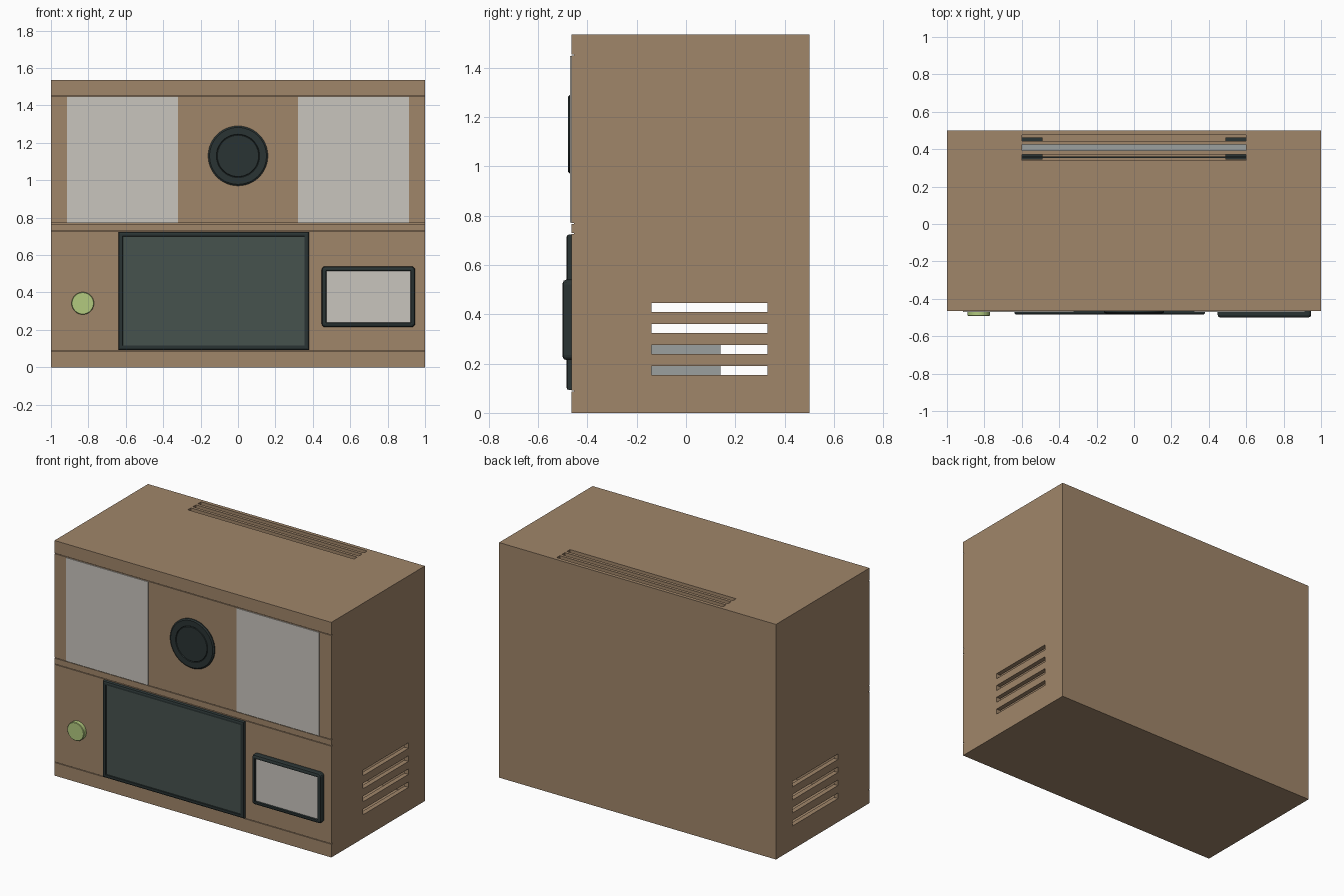
import bpy, bmesh, math
from mathutils import Matrix, Vector

if "Cube" in bpy.data.objects:
    bpy.data.objects.remove(bpy.data.objects["Cube"])


def material(name, rgb):
    m = bpy.data.materials.new(name)
    m.diffuse_color = (*rgb, 1)
    m.use_nodes = True
    m.node_tree.nodes["Principled BSDF"].inputs["Base Color"].default_value = m.diffuse_color
    return m


TAN = material("tan_case", (0.352, 0.238, 0.144))
CLOTH = material("pale_grey", (0.584, 0.558, 0.515))
DARK = material("dark_slate", (0.023, 0.034, 0.034))
GLASS = material("screen_green_grey", (0.061, 0.084, 0.076))
LIME = material("lime_button", (0.445, 0.591, 0.212))
METAL = material("metal_grey", (0.328, 0.352, 0.342))


def finish(bm, name, *mats):
    me = bpy.data.meshes.new(name)
    bm.to_mesh(me)
    bm.free()
    ob = bpy.data.objects.new(name, me)
    bpy.context.scene.collection.objects.link(ob)
    for m in mats:
        me.materials.append(m)
    return ob


def cube_bm(x, y, z):
    """Box from (min, max) pairs."""
    bm = bmesh.new()
    bmesh.ops.create_cube(bm, size=1)
    bm.transform(Matrix.LocRotScale(
        Vector([(a + b) / 2 for a, b in (x, y, z)]), None,
        Vector([b - a for a, b in (x, y, z)])))
    return bm


def box(name, x, y, z, mat):
    return finish(cube_bm(x, y, z), name, mat)


def framed_panel(name, x, y, z, frame, bevel, corner, depth, inner):
    """Rounded box whose front face is inset to make a recessed window."""
    bm = cube_bm(x, y, z)
    if corner:
        up = [e for e in bm.edges
              if abs((e.verts[0].co - e.verts[1].co).normalized().y) > 0.9]
        bmesh.ops.bevel(bm, geom=up, offset=corner, segments=3,
                        profile=0.5, affect='EDGES')
    bm.normal_update()
    front = min(bm.faces, key=lambda f: f.calc_center_median().y)
    bmesh.ops.bevel(bm, geom=list(front.edges), offset=bevel, segments=2,
                    profile=0.5, affect='EDGES')
    bm.normal_update()
    front = max((f for f in bm.faces if f.normal.y < -0.99),
                key=lambda f: f.calc_area())
    bmesh.ops.inset_region(bm, faces=[front], thickness=frame)
    bmesh.ops.inset_region(bm, faces=[front], thickness=0.002)
    for v in front.verts:
        v.co.y += depth
    front.material_index = 1
    return finish(bm, name, DARK, inner)


def disc(name, cx, cz, profile, mat, n=48):
    """Turned part facing the front, from (radius, y) profile rings."""
    bm = bmesh.new()
    rings = [[bm.verts.new((cx + r * math.cos(2 * math.pi * i / n), y,
                            cz + r * math.sin(2 * math.pi * i / n)))
              for i in range(n)] for r, y in profile]
    for a, b in zip(rings, rings[1:]):
        for i in range(n):
            j = (i + 1) % n
            bm.faces.new((a[i], a[j], b[j], b[i]))
    bm.faces.new(rings[0])
    bm.faces.new(rings[-1])
    bmesh.ops.recalc_face_normals(bm, faces=bm.faces)
    ob = finish(bm, name, mat)
    bpy.ops.object.select_all(action='DESELECT')
    ob.select_set(True)
    bpy.context.view_layer.objects.active = ob
    bpy.ops.object.shade_smooth_by_angle(angle=math.radians(30))
    return ob


# Hollow case with side vents, top vents and front seam grooves
FRONT = -0.465
case = box("case", (-1, 1), (FRONT, 0.5), (0, 1.535), TAN)
cuts = [((-0.97, 0.97), (-0.435, 0.485), (0.03, 1.505))]
for zc in (0.172, 0.257, 0.342, 0.427):
    cuts.append(((-1.1, 1.1), (-0.14, 0.33), (zc - 0.018, zc + 0.018)))
for yc in (0.356, 0.408, 0.46):
    cuts.append(((-0.6, 0.6), (yc - 0.016, yc + 0.016), (1.45, 1.6)))
for zc in (0.088, 0.728, 0.769, 1.451):
    cuts.append(((-1.1, 1.1), (-0.6, FRONT + 0.01), (zc - 0.002, zc + 0.002)))
cutters = []
for c in cuts:
    cutter = box("case_cutter", *c, TAN)
    cutter.hide_render = True
    mod = case.modifiers.new("cut", 'BOOLEAN')
    mod.operation, mod.solver, mod.object = 'DIFFERENCE', 'EXACT', cutter
    cutters.append(cutter)
bpy.context.view_layer.update()
deps = bpy.context.evaluated_depsgraph_get()
cut_mesh = bpy.data.meshes.new_from_object(case.evaluated_get(deps))
case.modifiers.clear()
case.data = cut_mesh
for cutter in cutters:
    bpy.data.objects.remove(cutter)

# Speaker cloth panels beside the centre dial
for side, name in ((-1, "left_cloth"), (1, "right_cloth")):
    box(name, tuple(sorted((side * 0.32, side * 0.915))),
        (FRONT - 0.005, FRONT + 0.005), (0.772, 1.448), CLOTH)

# Centre dial with a shallow ring groove
disc("dial", 0, 1.13, [(0.16, FRONT + 0.005), (0.16, -0.472), (0.152, -0.478),
                       (0.116, -0.478), (0.113, -0.474), (0.11, -0.478)], DARK)

# Main screen, side display and power button
framed_panel("main_screen", (-0.64, 0.38), (-0.485, FRONT + 0.005),
             (0.092, 0.724), 0.016, 0.012, 0, 0.006, GLASS)
framed_panel("side_display", (0.447, 0.947), (-0.5, FRONT + 0.005),
             (0.214, 0.54), 0.009, 0.014, 0.02, 0.01, CLOTH)
disc("power_button", -0.83, 0.342,
     [(0.06, FRONT + 0.005), (0.06, -0.489), (0.057, -0.492)], LIME)

# Inner parts glimpsed through the vents
box("inner_module", (-0.3, 0.3), (-0.3, 0.14), (0.03, 0.28), METAL)
box("inner_back_plate", (-0.62, 0.62), (0.385, 0.43), (1.2, 1.44), METAL)
box("inner_rail", (-0.62, 0.62), (0.352, 0.36), (1.2, 1.44), DARK)
for side, name in ((-1, "left_bracket"), (1, "right_bracket")):
    box(name, tuple(sorted((side * 0.49, side * 0.64))),
        (0.345, 0.462), (1.2, 1.42), DARK)
